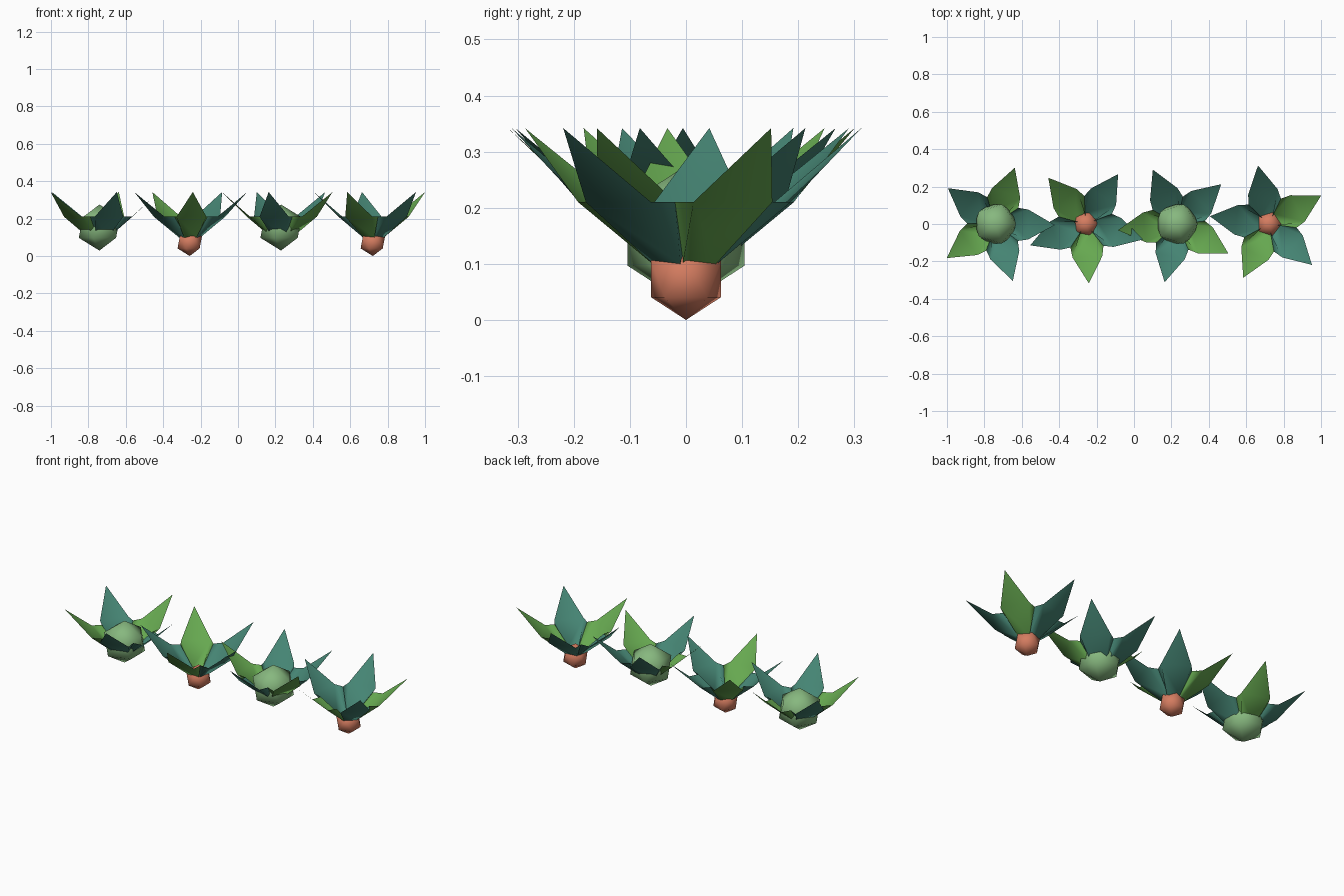
import bpy, bmesh
from math import cos, sin, radians

cube = bpy.data.objects.get("Cube")
if cube:
    bpy.data.objects.remove(cube, do_unlink=True)


def material(name, rgb):
    # sRGB 0-255 to linear
    lin = [((c / 255 + 0.055) / 1.055) ** 2.4 for c in rgb]
    m = bpy.data.materials.new(name)
    m.use_nodes = True
    m.diffuse_color = (*lin, 1)
    m.node_tree.nodes["Principled BSDF"].inputs["Base Color"].default_value = (*lin, 1)
    return m


leaf_green = material("leaf green", (102, 168, 80))
leaf_teal = material("leaf teal", (69, 132, 115))
bulb_green = material("bulb green", (135, 184, 127))
bulb_orange = material("bulb orange", (212, 124, 96))


def finish(bm, name, mats, location):
    mesh = bpy.data.meshes.new(name)
    for f in bm.faces:
        f.smooth = True
    bm.to_mesh(mesh)
    bm.free()
    for m in mats:
        mesh.materials.append(m)
    obj = bpy.data.objects.new(name, mesh)
    obj.location = location
    bpy.context.collection.objects.link(obj)


def bulb(name, x, z, radius, mat):
    bm = bmesh.new()
    bmesh.ops.create_icosphere(bm, subdivisions=1, radius=radius)
    finish(bm, name, [mat], (x, 0, z))


# Leaf points: distance from stem, sideways offset, height
TIP = (0.318, 0, 0.342)
WIDE = (0.175, 0.08, 0.21)
BASE = (0.05, 0.034, 0.10)
# Crease where the folded sides of two neighbouring leaves meet
MEET = radians(36)
CREASE_TOP = (0.15 * cos(MEET), 0.15 * sin(MEET), 0.21)
CREASE_BASE = (0.045 * cos(MEET), 0.045 * sin(MEET), 0.11)


def leaves(name, x, turn):
    bm = bmesh.new()
    for i in range(5):
        a = radians(turn + 72 * i)

        def vert(point, side=1):
            r, s, z = point
            s *= side
            return bm.verts.new((r * cos(a) - s * sin(a), r * sin(a) + s * cos(a), z))

        left, right = ([vert(p, side) for p in (BASE, WIDE, CREASE_TOP, CREASE_BASE)]
                       for side in (1, -1))
        blade = [right[0], right[1], vert(TIP), left[1], left[0]]
        for outline in (blade, left, right[::-1]):
            face = bm.faces.new(outline)
            face.material_index = 0 if i in (0, 3) else 1
    finish(bm, name, [leaf_green, leaf_teal], (x, 0, 0))


# Four plants in a row, large green bulbs alternating with small orange ones
PLANTS = [(-0.741, 215, True), (-0.258, 273, False), (0.23, 330, True), (0.721, 28.5, False)]
for n, (x, turn, large) in enumerate(PLANTS, 1):
    leaves(f"leaves_{n}", x, turn)
    if large:
        bulb(f"large_bulb_{n}", x, 0.152, 0.123, bulb_green)
    else:
        bulb(f"small_bulb_{n}", x, 0.073, 0.073, bulb_orange)
